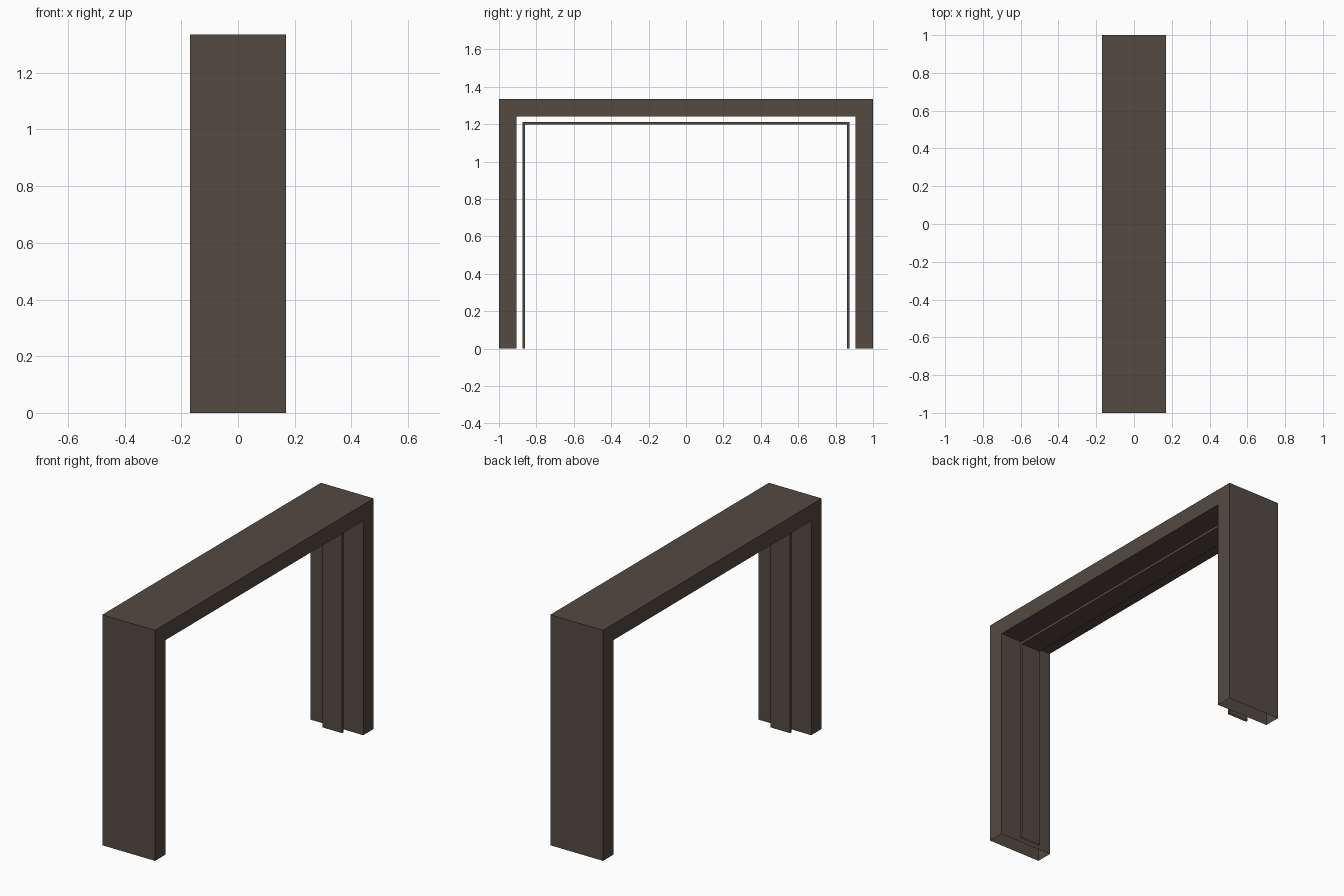
import bpy
import bmesh

cube = bpy.data.objects.get("Cube")
if cube:
    bpy.data.objects.remove(cube, do_unlink=True)


def make_material(name, rgb):
    mat = bpy.data.materials.new(name)
    mat.use_nodes = True
    colour = (*rgb, 1.0)
    mat.diffuse_color = colour
    mat.node_tree.nodes["Principled BSDF"].inputs["Base Color"].default_value = colour
    return mat


brown = make_material("dark brown", (0.089, 0.067, 0.054))


def make_arch(name, half_width, half_span, height, side, top):
    """Square arch across y, hollow at its two feet."""
    inner, under = half_span - side, height - top
    profile = [(-half_span, 0), (-half_span, height), (half_span, height), (half_span, 0),
               (inner, 0), (inner, under), (-inner, under), (-inner, 0)]
    bm = bmesh.new()
    face = bm.faces.new([bm.verts.new((-half_width, y, z)) for y, z in profile])
    moved = bmesh.ops.extrude_face_region(bm, geom=[face], use_keep_orig=True)["geom"]
    verts = [v for v in moved if isinstance(v, bmesh.types.BMVert)]
    bmesh.ops.translate(bm, verts=verts, vec=(2 * half_width, 0, 0))
    bmesh.ops.recalc_face_normals(bm, faces=bm.faces)
    # Open the feet
    feet = [f for f in bm.faces if all(v.co.z < 0.001 for v in f.verts)]
    bmesh.ops.delete(bm, geom=feet, context='FACES_ONLY')
    mesh = bpy.data.meshes.new(name)
    bm.to_mesh(mesh)
    bm.free()
    mesh.materials.append(brown)
    obj = bpy.data.objects.new(name, mesh)
    bpy.context.collection.objects.link(obj)
    return obj


# Broad outer frame, and the thin strip floating inside it
make_arch("outer_frame", 0.169, 1.0, 1.335, 0.095, 0.093)
make_arch("inner_strip", 0.063, 0.875, 1.213, 0.013, 0.015)
